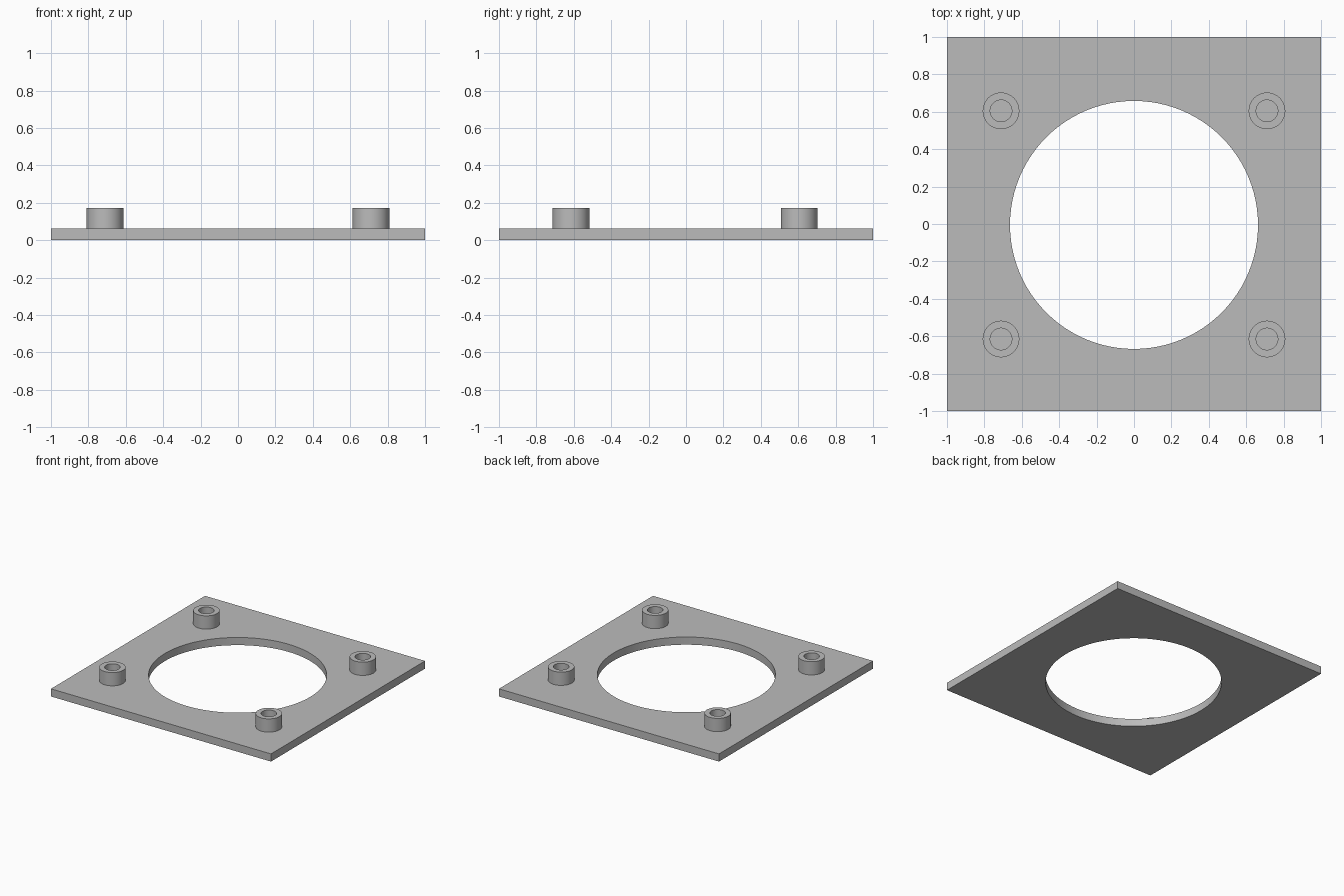
import bpy, bmesh, math

if "Cube" in bpy.data.objects:
    bpy.data.objects.remove(bpy.data.objects["Cube"])

PLATE_TOP = 0.063
POST_TOP = 0.172
CENTRE_Y = -0.005   # hole and posts sit slightly off the plate centre

grey = bpy.data.materials.new("grey")
grey.diffuse_color = (0.5, 0.5, 0.5, 1)
grey.use_nodes = True
grey.node_tree.nodes["Principled BSDF"].inputs["Base Color"].default_value = grey.diffuse_color


def circle(radius, z, n, cx=0.0, cy=0.0):
    return [(cx + radius * math.cos(2 * math.pi * i / n),
             cy + radius * math.sin(2 * math.pi * i / n), z) for i in range(n)]


def square(half, z, n):
    # points on a square, spaced by angle; n divisible by 8 hits the corners
    pts = []
    for i in range(n):
        c, s = math.cos(2 * math.pi * i / n), math.sin(2 * math.pi * i / n)
        k = half / max(abs(c), abs(s))
        pts.append((c * k, s * k, z))
    return pts


def loft(name, loops, closed):
    # bridge successive loops with quads; closed joins the last to the first
    bm = bmesh.new()
    rings = [[bm.verts.new(p) for p in loop] for loop in loops]
    pairs = list(zip(rings, rings[1:])) + ([(rings[-1], rings[0])] if closed else [])
    for a, b in pairs:
        n = len(a)
        for i in range(n):
            j = (i + 1) % n
            bm.faces.new((a[i], a[j], b[j], b[i]))
    mesh = bpy.data.meshes.new(name)
    bm.to_mesh(mesh)
    bm.free()
    mesh.materials.append(grey)
    obj = bpy.data.objects.new(name, mesh)
    bpy.context.collection.objects.link(obj)
    bpy.ops.object.select_all(action='DESELECT')
    obj.select_set(True)
    bpy.context.view_layer.objects.active = obj
    bpy.ops.object.shade_smooth_by_angle(angle=math.radians(30))
    return obj


# square plate with a large round opening
N = 96
loft("plate", [square(1, 0, N), square(1, PLATE_TOP, N),
               circle(0.663, PLATE_TOP, N, 0, CENTRE_Y),
               circle(0.663, 0, N, 0, CENTRE_Y)], True)

# four hollow standoffs resting on the plate
M = 48
for sx, side in ((-1, "left"), (1, "right")):
    for sy, end in ((-1, "front"), (1, "back")):
        c = (sx * 0.711, CENTRE_Y + sy * 0.61)
        loft(f"standoff_{end}_{side}",
             [circle(r, z, M, *c) for r, z in
              ((0.098, PLATE_TOP), (0.098, POST_TOP),
               (0.058, POST_TOP), (0.058, PLATE_TOP))], False)
